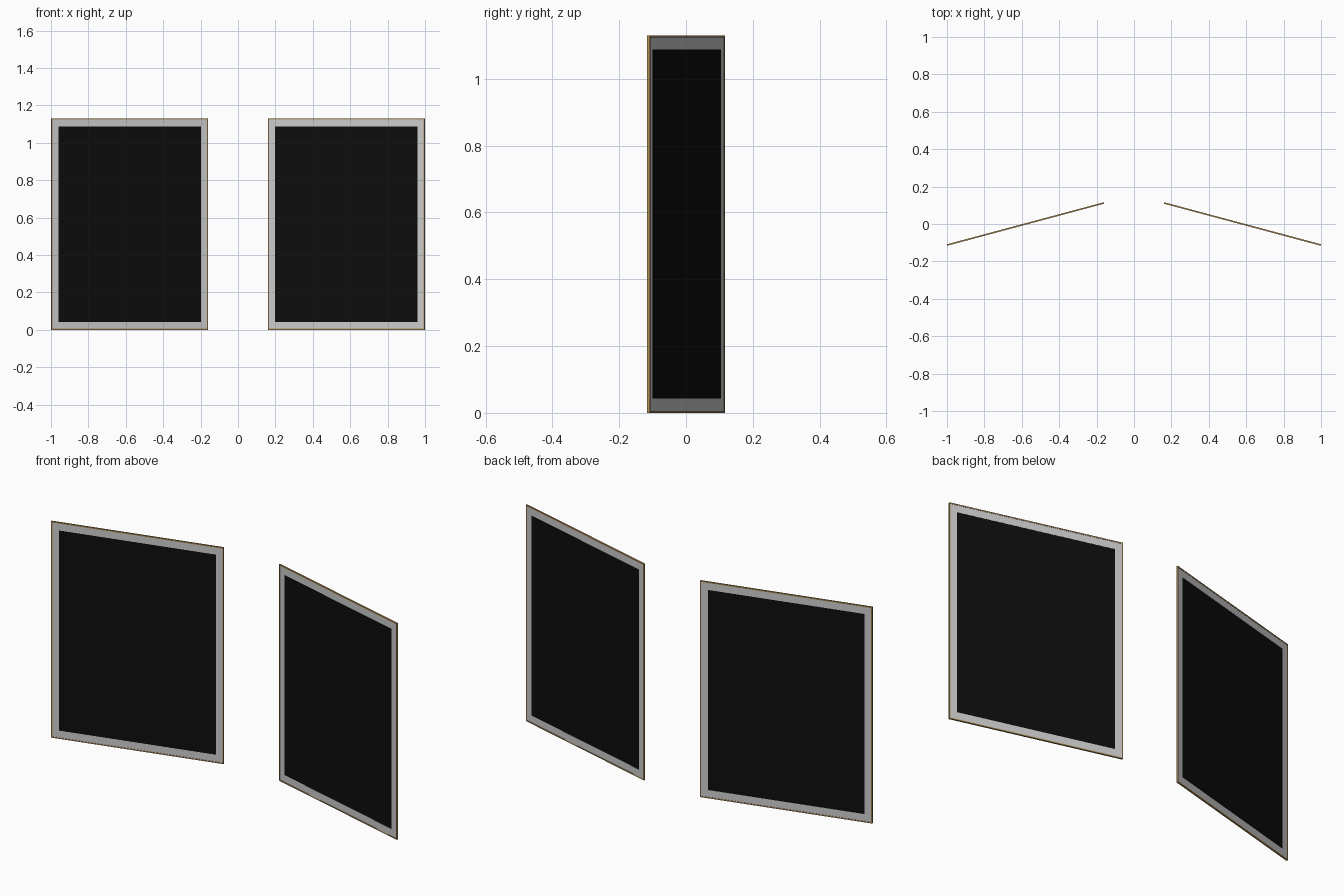
import bpy, bmesh
from math import radians
from mathutils import Matrix

if "Cube" in bpy.data.objects:
    bpy.data.objects.remove(bpy.data.objects["Cube"])

W, H = 0.868, 1.13          # outer frame size
BAR, DEPTH = 0.006, 0.008   # frame bar width and depth
MAT_W, MAT_H = 0.79, 1.045  # dark picture size


def material(name, color):
    m = bpy.data.materials.new(name)
    m.diffuse_color = color
    m.use_nodes = True
    m.node_tree.nodes["Principled BSDF"].inputs["Base Color"].default_value = m.diffuse_color
    return m


gold = material("frame_gold", (0.45, 0.28, 0.1, 1))
white = material("mount_white", (1, 1, 1, 1))
black = material("picture_black", (0.004, 0.004, 0.004, 1))


def ring(name, w, h, inner_w, inner_h, depth, mat, place):
    """Rectangular mitred ring standing in the xz plane."""
    bm = bmesh.new()
    corners = [(-1, -1), (1, -1), (1, 1), (-1, 1)]
    loops = [[bm.verts.new((sx * a / 2, y, sz * b / 2)) for sx, sz in corners]
             for a, b, y in ((w, h, -depth / 2), (w, h, depth / 2),
                             (inner_w, inner_h, depth / 2), (inner_w, inner_h, -depth / 2))]
    for k in range(4):
        a, b = loops[k], loops[(k + 1) % 4]
        for i in range(4):
            j = (i + 1) % 4
            bm.faces.new((a[i], a[j], b[j], b[i]))
    finish(name, bm, mat, place)


def slab(name, w, h, depth, mat, place):
    bm = bmesh.new()
    bmesh.ops.create_cube(bm, size=1, matrix=Matrix.Diagonal((w, depth, h, 1)))
    finish(name, bm, mat, place)


def finish(name, bm, mat, place):
    bmesh.ops.recalc_face_normals(bm, faces=bm.faces[:])
    me = bpy.data.meshes.new(name)
    bm.to_mesh(me)
    bm.free()
    me.materials.append(mat)
    ob = bpy.data.objects.new(name, me)
    ob.matrix_world = place
    bpy.context.collection.objects.link(ob)


# Two framed pictures angled away from each other
for side, s in (("left", -1), ("right", 1)):
    place = Matrix.Translation((s * 0.58, 0, H / 2)) @ Matrix.Rotation(radians(-15 * s), 4, 'Z')
    ring(side + "_frame", W, H, W - 2 * BAR, H - 2 * BAR, DEPTH, gold, place)
    ring(side + "_mount", W - 2 * BAR, H - 2 * BAR, MAT_W, MAT_H, 0.005, white, place)
    slab(side + "_picture", MAT_W, MAT_H, 0.004, black, place)
